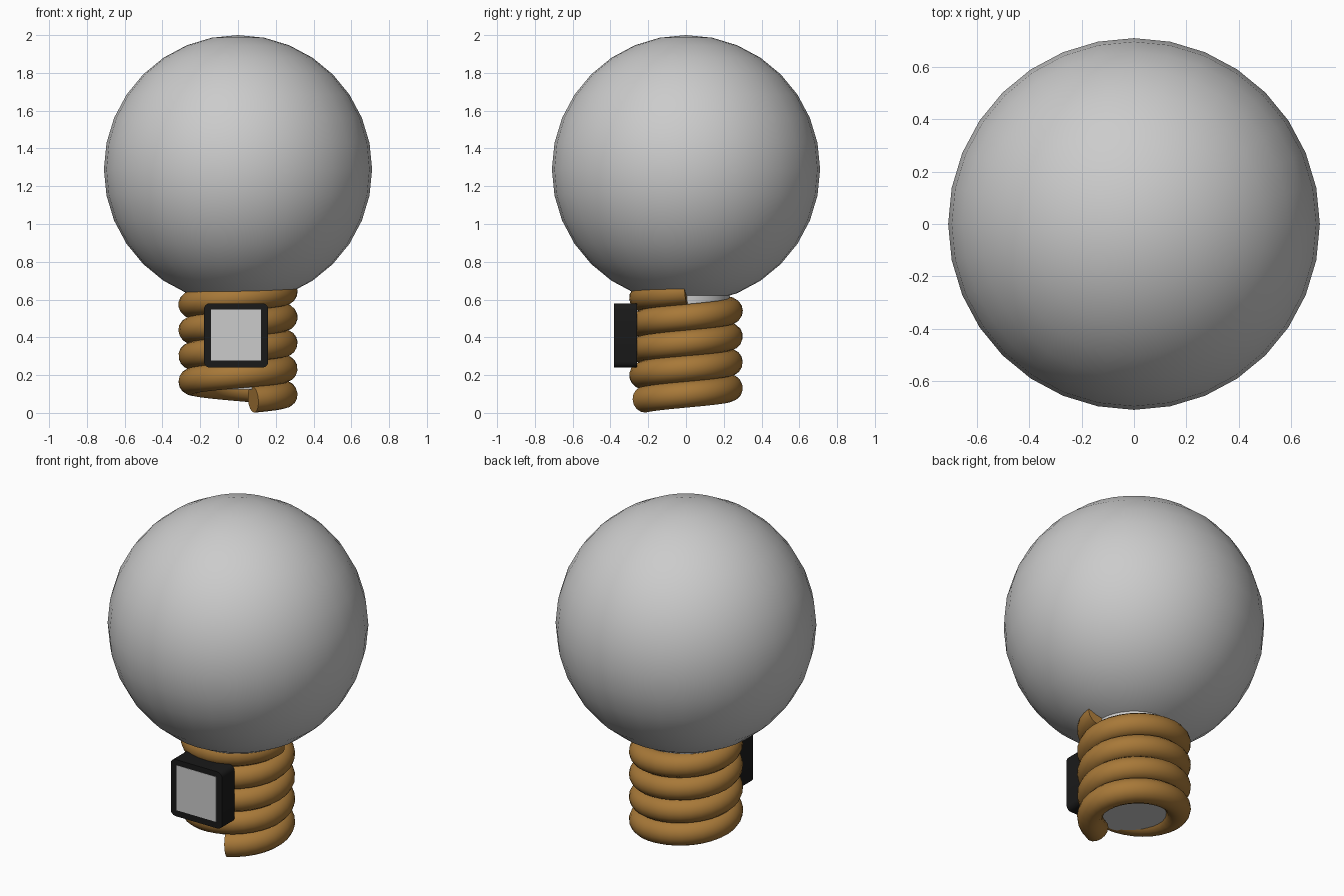
import bpy, bmesh
from math import cos, sin, radians

if "Cube" in bpy.data.objects:
    bpy.data.objects.remove(bpy.data.objects["Cube"])


def material(name, rgb):
    m = bpy.data.materials.new(name)
    m.diffuse_color = (*rgb, 1)
    m.use_nodes = True
    m.node_tree.nodes["Principled BSDF"].inputs["Base Color"].default_value = m.diffuse_color
    return m


def smooth(ob, angle=40):
    bpy.ops.object.select_all(action='DESELECT')
    ob.select_set(True)
    bpy.context.view_layer.objects.active = ob
    bpy.ops.object.shade_smooth_by_angle(angle=radians(angle))


def rounded_rect(w, h, r, n=5):
    """Outline points of a rounded rectangle, counterclockwise."""
    pts = []
    for k, (sx, sz) in enumerate([(1, 1), (-1, 1), (-1, -1), (1, -1)]):
        for i in range(n):
            a = radians(90 * (k + i / (n - 1)))
            pts.append((sx * (w / 2 - r) + r * cos(a), sz * (h / 2 - r) + r * sin(a)))
    return pts


brass = material("brass", (0.39, 0.19, 0.04))
black = material("black", (0.01, 0.01, 0.01))

# Round glass bulb
bpy.ops.mesh.primitive_uv_sphere_add(segments=32, ring_count=16, radius=0.71, location=(0, 0, 1.29))
bulb = bpy.context.object
bulb.name = "bulb"
smooth(bulb, 60)

# Plain core inside the coil
bpy.ops.mesh.primitive_cylinder_add(vertices=32, radius=0.23, depth=0.53, location=(0, 0, 0.39))
core = bpy.context.object
core.name = "base_core"
smooth(core)

# Coiled screw thread: a helix swept with a round section
START, END, PITCH = -71, 1440, 0.136
STEPS = 135
cu = bpy.data.curves.new("screw_coil", 'CURVE')
cu.dimensions = '3D'
cu.bevel_depth = 0.07
cu.bevel_resolution = 6
cu.use_fill_caps = True
sp = cu.splines.new('POLY')
sp.points.add(STEPS)
for i, p in enumerate(sp.points):
    deg = START + (END - START) * i / STEPS
    a = radians(deg)
    p.co = (0.246 * cos(a), 0.231 * sin(a), 0.071 + PITCH * (deg - START) / 360, 1)
coil = bpy.data.objects.new("screw_coil", cu)
bpy.context.collection.objects.link(coil)
bpy.ops.object.select_all(action='DESELECT')
coil.select_set(True)
bpy.context.view_layer.objects.active = coil
bpy.ops.object.convert(target='MESH')
coil = bpy.context.object
coil.data.materials.clear()
coil.data.materials.append(brass)
smooth(coil)

# Black switch housing with a shallow recess in its front
bm = bmesh.new()
outline = rounded_rect(0.34, 0.34, 0.03)
face = bm.faces.new([bm.verts.new((x - 0.01, -0.38, z + 0.41)) for x, z in outline])
ext = bmesh.ops.extrude_face_region(bm, geom=[face], use_keep_orig=True)
bmesh.ops.translate(bm, vec=(0, 0.12, 0), verts=[v for v in ext["geom"] if isinstance(v, bmesh.types.BMVert)])
bmesh.ops.recalc_face_normals(bm, faces=bm.faces)
me = bpy.data.meshes.new("switch_housing")
bm.to_mesh(me)
bm.free()
housing = bpy.data.objects.new("switch_housing", me)
bpy.context.collection.objects.link(housing)
me.materials.append(black)
smooth(housing)

# Grey front panel, set almost flush
bpy.ops.mesh.primitive_cube_add(size=1, location=(-0.01, -0.372, 0.413))
panel = bpy.context.object
panel.name = "switch_panel"
panel.scale = (0.265, 0.02, 0.27)
